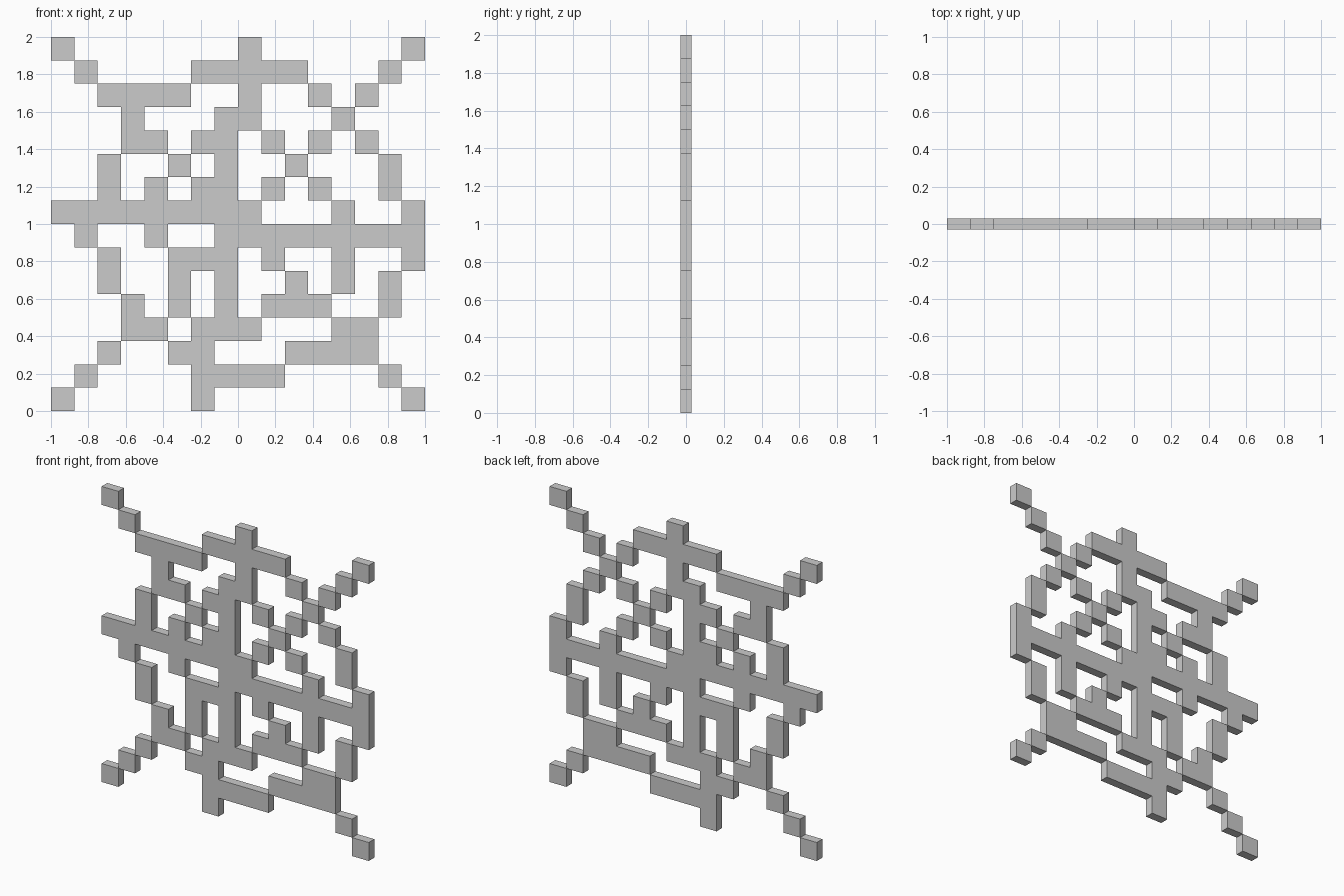
import bpy, bmesh

if "Cube" in bpy.data.objects:
    bpy.data.objects.remove(bpy.data.objects["Cube"])

N = 16                # the panel is a 16 x 16 grid of square cells
CELL = 2.0 / N
THICK = 0.06
cells = set()         # (column from left, row from top)


def across(row, first, last):
    cells.update((c, row) for c in range(first, last + 1))


def down(col, first, last):
    cells.update((col, r) for r in range(first, last + 1))


# Two diagonals, with one gap at the lower left
for i in range(N):
    cells.update({(i, i), (N - 1 - i, i)})
cells.discard((4, 11))

# Central spine: upper, middle and lower sections
for bar in ((8, 0, 3), (7, 3, 12), (6, 12, 15)):
    down(*bar)

# Stepped crossbar with its upright ticks
across(7, 0, 8)
across(8, 7, 15)
down(4, 6, 8)
down(12, 7, 10)

# Outer ring, upper and lower arcs
for bar in ((1, 6, 10), (2, 2, 5), (2, 11, 11), (4, 13, 13),
            (14, 6, 9), (13, 10, 13), (12, 12, 13), (13, 5, 6), (12, 3, 4)):
    across(*bar)

# Outer ring, left and right sides
for bar in ((3, 3, 4), (2, 5, 6), (1, 8, 8), (2, 9, 10), (3, 11, 12),
            (14, 5, 6), (15, 7, 9), (14, 10, 11)):
    down(*bar)

# Small motifs inside the four quarters
for bar in ((4, 6, 6), (4, 9, 9), (6, 11, 11), (9, 5, 7), (11, 9, 11), (12, 6, 8)):
    across(*bar)
down(5, 9, 11)

# One welded sheet of cells, extruded to thickness
bm = bmesh.new()
corners = {}


def corner(i, j):
    if (i, j) not in corners:
        corners[i, j] = bm.verts.new((-1 + i * CELL, -THICK / 2, 2 - j * CELL))
    return corners[i, j]


for c, r in sorted(cells):
    bm.faces.new([corner(c, r), corner(c, r + 1), corner(c + 1, r + 1), corner(c + 1, r)])
front = bm.faces[:]
rim = [e for e in bm.edges if e.is_boundary]

# Back sheet and side walls
back = {v: bm.verts.new((v.co.x, THICK / 2, v.co.z)) for v in bm.verts[:]}
for f in front:
    bm.faces.new([back[v] for v in reversed(f.verts[:])])
for e in rim:
    loop = e.link_loops[0]
    a, b = loop.vert, loop.link_loop_next.vert
    bm.faces.new([b, a, back[a], back[b]])

mesh = bpy.data.meshes.new("lattice_panel")
bm.to_mesh(mesh)
bm.free()
panel = bpy.data.objects.new("lattice_panel", mesh)
bpy.context.collection.objects.link(panel)
